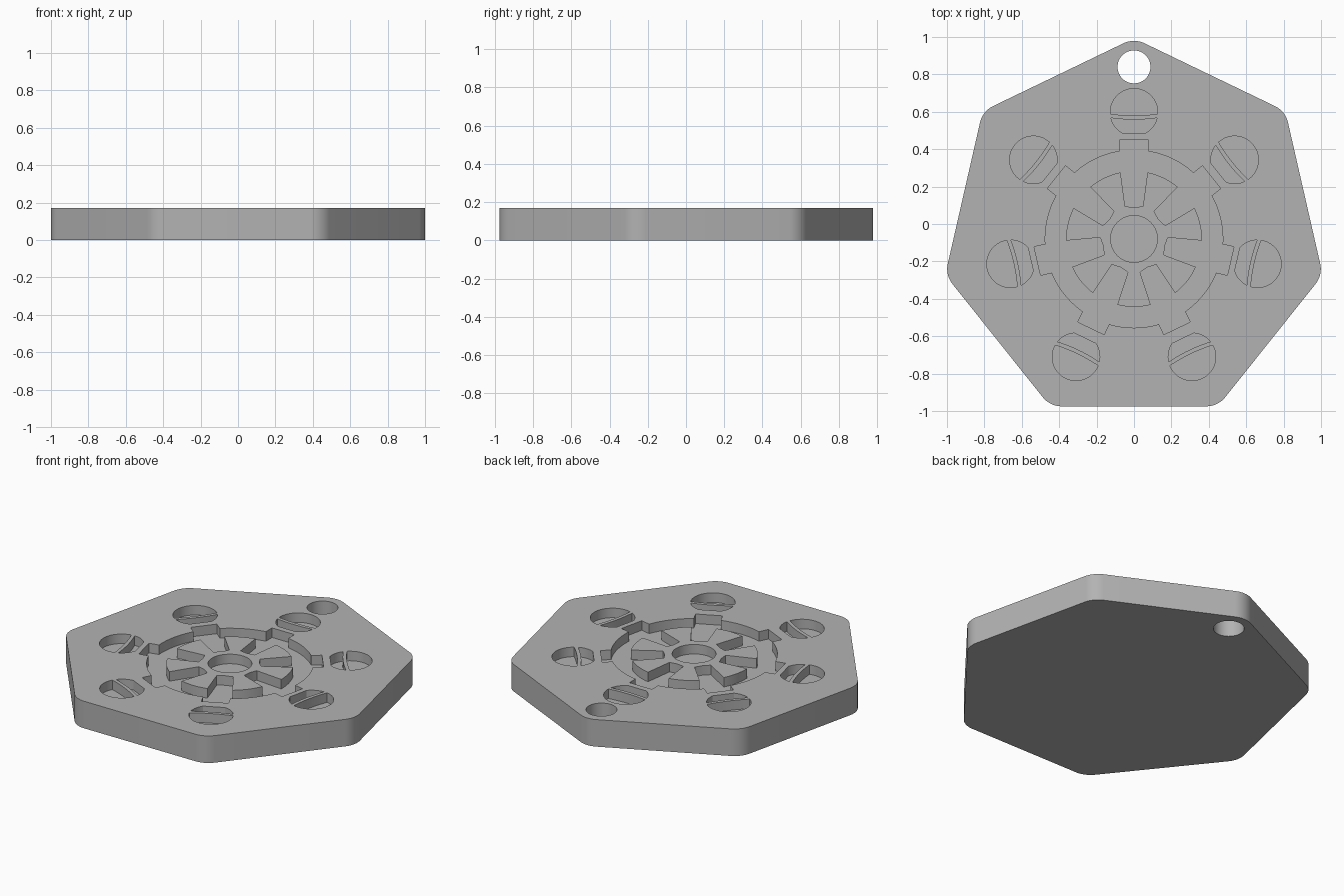
import bpy
import bmesh
from math import sin, cos, pi, radians, asin
from mathutils import Vector, Matrix

if "Cube" in bpy.data.objects:
    bpy.data.objects.remove(bpy.data.objects["Cube"])

HEIGHT, FLOOR = 0.17, 0.11
WHEEL = Vector((0, -0.08))
CORNERS = [radians(90 + i * 360 / 7) for i in range(7)]

grey = bpy.data.materials.new("plain grey")
grey.use_nodes = True
grey.diffuse_color = (0.45, 0.45, 0.45, 1)
grey.node_tree.nodes["Principled BSDF"].inputs["Base Color"].default_value = grey.diffuse_color


def arc(centre, r, a0, a1, n):
    return [Vector(centre) + r * Vector((cos(a0 + (a1 - a0) * i / n), sin(a0 + (a1 - a0) * i / n)))
            for i in range(n + 1)]


def circle(centre, r, n=64):
    return arc(centre, r, 0, 2 * pi, n)[:-1]


def turn(points, angle, centre):
    """Turn a profile drawn pointing at +y so that it points along angle."""
    rot = Matrix.Rotation(angle - pi / 2, 2)
    return [rot @ Vector(p) + Vector(centre) for p in points]


def prism(name, points, z0, z1):
    bm = bmesh.new()
    base = bm.faces.new([bm.verts.new((p[0], p[1], z0)) for p in points])
    up = bmesh.ops.extrude_face_region(bm, geom=[base])["geom"]
    bmesh.ops.translate(bm, vec=(0, 0, z1 - z0), verts=[v for v in up if isinstance(v, bmesh.types.BMVert)])
    bmesh.ops.recalc_face_normals(bm, faces=bm.faces)
    mesh = bpy.data.meshes.new(name)
    bm.to_mesh(mesh)
    bm.free()
    mesh.materials.append(grey)
    obj = bpy.data.objects.new(name, mesh)
    bpy.context.collection.objects.link(obj)
    return obj


def cut(target, points, z0=FLOOR, z1=0.3):
    cutter = prism("cutter", points, z0, z1)
    cutter.hide_render = True
    mod = target.modifiers.new("cut", "BOOLEAN")
    mod.operation, mod.solver, mod.object = "DIFFERENCE", "EXACT", cutter
    bpy.context.view_layer.objects.active = target
    bpy.ops.object.modifier_apply(modifier=mod.name)
    bpy.data.objects.remove(cutter)


# Seven-sided plate with rounded corners
outline = []
for a in CORNERS:
    c = Vector((0, -0.042)) + 0.891 * Vector((cos(a), sin(a)))
    outline += arc(c, 0.13, a - pi / 7, a + pi / 7, 10)
plate = prism("plate", outline, 0, HEIGHT)

# Hanging hole, right through
cut(plate, circle((0, 0.84), 0.088), -0.1)

# Round pocket with a square notch toward each corner
cut(plate, circle(WHEEL, 0.475, 96))
notch = [(-0.078, 0.4), (0.078, 0.4), (0.078, 0.53), (-0.078, 0.53)]
for a in CORNERS:
    cut(plate, turn(notch, a, WHEEL))

# Round recesses, each split by a thin bowed ridge
R = 0.127


def bowed(v, sag):
    """Bowed chord of the recess, from -u to +u."""
    w = (R * R - v * v) ** 0.5
    return [(w * t, v - sag * (1 - t * t)) for t in [i / 6 - 1 for i in range(1, 12)]]


def split_recess(centre, angle):
    a = asin(-0.008 / R)
    cut(plate, turn(arc((0, 0), R, a, pi - a, 32) + bowed(-0.008, 0.009), angle, centre))
    b, c = asin(-0.03 / R), asin(-0.11 / R)
    lower = arc((0, 0), R, pi - b, pi - c, 8) + arc((0, 0), R, c, b, 8) + bowed(-0.03, 0.009)[::-1]
    cut(plate, turn(lower, angle, centre))


split_recess((0, 0.597), pi / 2)
for x, y, corner in [(0.538, 0.343, 6), (0.66, -0.213, 5), (0.31, -0.71, 4)]:
    split_recess((x, y), CORNERS[corner])
    split_recess((-x, y), CORNERS[7 - corner])

# Slotted wheel standing in the pocket
wheel = prism("slotted_wheel", circle(WHEEL, 0.363, 96), FLOOR - 0.01, HEIGHT)
cut(wheel, circle(WHEEL, 0.125), 0)
slot = [(-0.048, 0.175), (0, 0.168), (0.048, 0.175), (0.078, 0.4), (-0.078, 0.4)]
for a in CORNERS:
    cut(wheel, turn(slot, a, WHEEL), 0)

for obj in (plate, wheel):
    bpy.ops.object.select_all(action="DESELECT")
    obj.select_set(True)
    bpy.context.view_layer.objects.active = obj
    bpy.ops.object.shade_smooth_by_angle(angle=radians(30))
